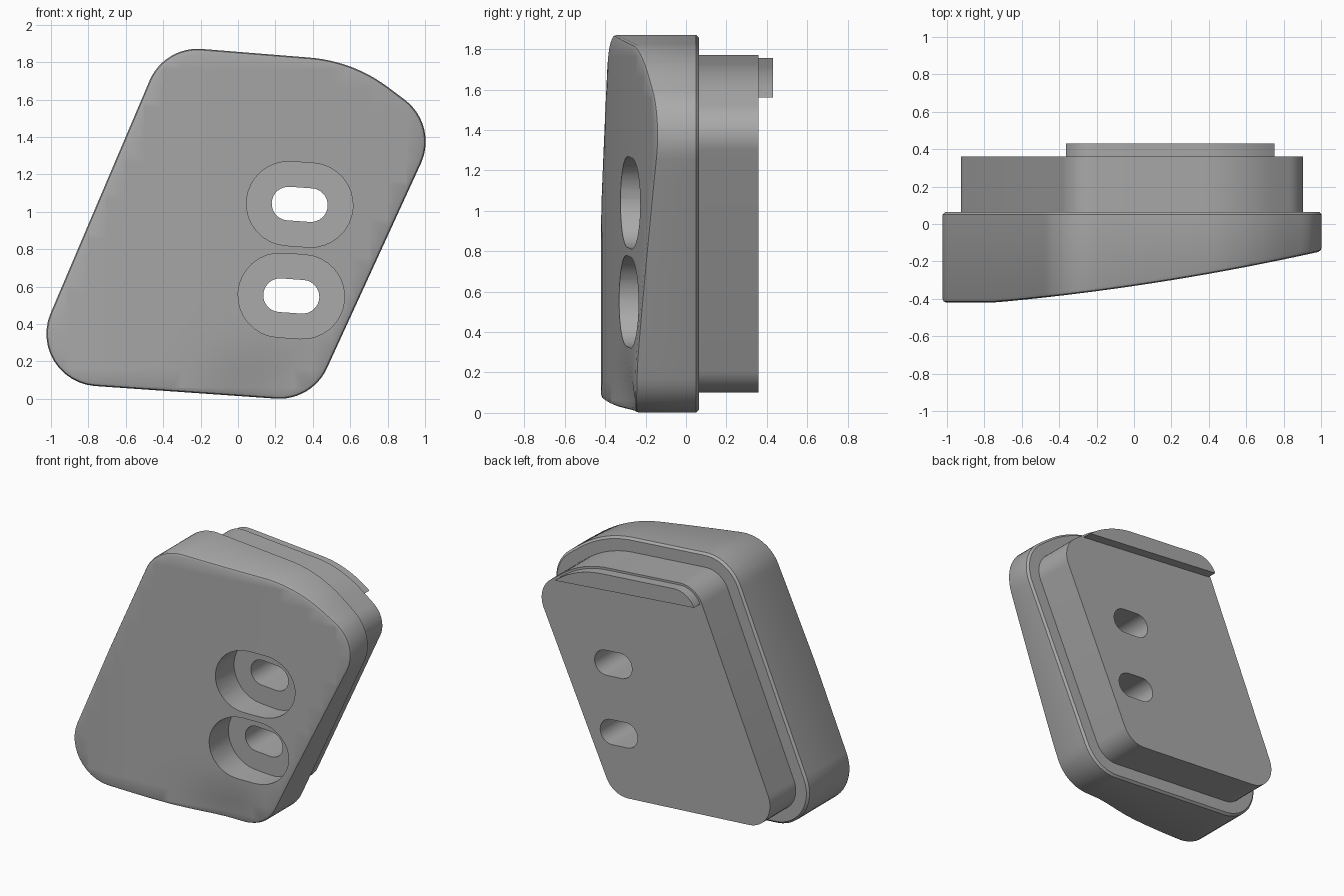
import bpy, bmesh, math
from mathutils import Vector

cube = bpy.data.objects.get("Cube")
if cube:
    bpy.data.objects.remove(cube, do_unlink=True)

grey = bpy.data.materials.new("plain grey")
grey.use_nodes = True
colour = (0.4, 0.4, 0.4, 1)
grey.diffuse_color = colour
grey.node_tree.nodes["Principled BSDF"].inputs["Base Color"].default_value = colour

# Slanted outline: corner x, corner z, corner radius (clockwise seen from the front)
CORNERS = [(-0.394, 1.887, 0.28), (0.616, 1.806, 0.8), (1.072, 1.464, 0.28),
           (0.395, -0.012, 0.28), (-1.156, 0.096, 0.28)]


def outline(inset):
    """Rounded outline, moved inwards by inset."""
    points = []
    for i, (x, z, r) in enumerate(CORNERS):
        p = Vector((x, z))
        a = (p - Vector(CORNERS[i - 1][:2])).normalized()
        b = (Vector(CORNERS[(i + 1) % len(CORNERS)][:2]) - p).normalized()
        turn = a.angle(b)
        centre = p - a * r * math.tan(turn / 2) + Vector((a.y, -a.x)) * r
        start = math.atan2(a.x, -a.y)
        for k in range(13):
            t = start - turn * k / 12
            points.append(centre + Vector((math.cos(t), math.sin(t))) * (r - inset))
    return points


def slot(cx, cz, r, half=0.06, tilt=math.radians(-4)):
    """Tilted slot with round ends."""
    points = []
    for side in (1, -1):
        for k in range(17):
            t = math.pi * (k / 16 - 0.5) + (0 if side > 0 else math.pi)
            x, z = side * half + r * math.cos(t), r * math.sin(t)
            points.append(Vector((cx + x * math.cos(tilt) - z * math.sin(tilt),
                                  cz + x * math.sin(tilt) + z * math.cos(tilt))))
    return points


def loft(rings):
    """Closed solid through (points, y) rings."""
    bm = bmesh.new()
    loops = [[bm.verts.new((p.x, y, p.y)) for p in pts] for pts, y in rings]
    n = len(loops[0])
    for lo, hi in zip(loops, loops[1:]):
        for i in range(n):
            j = (i + 1) % n
            bm.faces.new((lo[i], lo[j], hi[j], hi[i]))
    bm.faces.new(loops[0])
    bm.faces.new(loops[-1])
    bmesh.ops.recalc_face_normals(bm, faces=bm.faces)
    return bm


def cut(bm, co, no, **options):
    geom = bm.verts[:] + bm.edges[:] + bm.faces[:]
    return bmesh.ops.bisect_plane(bm, geom=geom, plane_co=co, plane_no=no, **options)


def make(name, bm):
    mesh = bpy.data.meshes.new(name)
    bmesh.ops.recalc_face_normals(bm, faces=bm.faces)
    bm.to_mesh(mesh)
    bm.free()
    mesh.materials.append(grey)
    ob = bpy.data.objects.new(name, mesh)
    bpy.context.collection.objects.link(ob)
    return ob


def activate(ob):
    bpy.ops.object.select_all(action='DESELECT')
    ob.select_set(True)
    bpy.context.view_layer.objects.active = ob


def subtract(ob, points, y0, y1):
    cutter = make("slot_cutter", loft([(points, y0), (points, y1)]))
    cutter.hide_render = True
    mod = ob.modifiers.new("slot", 'BOOLEAN')
    mod.operation, mod.solver, mod.object = 'DIFFERENCE', 'EXACT', cutter
    activate(ob)
    bpy.ops.object.modifier_apply(modifier=mod.name)
    bpy.data.objects.remove(cutter, do_unlink=True)


def front(x, z):
    """Sloping front surface with a shallow dent at the lower edge."""
    t = max(x + 0.75, 0)
    dent = 0.05 * math.exp(-((x - 0.12) / 0.28) ** 2 - (z / 0.2) ** 2)
    return -0.42 + 0.09 * t + 0.038 * t * t + dent


# Main body: flat lofted block, gridded, then its front shaped
LEVEL = -1
bm = loft([(outline(0.015), 0.065), (outline(0), 0.05),
           (outline(0), LEVEL + 0.02), (outline(0.006), LEVEL + 0.006),
           (outline(0.02), LEVEL)])
for i in range(1, 20):
    cut(bm, (-1 + i * 0.1, 0, 0), (1, 0, 0))
    cut(bm, (0, 0, i * 0.1 - 0.04), (0, 0, 1))
for v in bm.verts:
    if v.co.y < -0.5:
        v.co.y += front(v.co.x, v.co.z) - LEVEL
bmesh.ops.triangulate(bm, faces=[f for f in bm.faces if f.normal.y < -0.5])
body = make("body", bm)

# Rear block, following the outline at a smaller size
block = make("rear_block", loft([(outline(0.1), 0.06), (outline(0.1), 0.36)]))

# Counterbored slots through both parts
for cx, cz in ((0.33, 1.04), (0.285, 0.55)):
    subtract(body, slot(cx, cz, 0.225), -0.7, -0.11)
    for ob in (body, block):
        subtract(ob, slot(cx, cz, 0.09), -0.7, 0.7)

# Thin lip along the top of the rear face
bm = loft([(outline(0.115), 0.355), (outline(0.115), 0.43)])
cut(bm, (-0.35, 0, 1.66), (-0.09, 0, -1), clear_outer=True)
bmesh.ops.holes_fill(bm, edges=[e for e in bm.edges if e.is_boundary])
lip = make("rear_lip", bm)

for ob in (body, block, lip):
    activate(ob)
    bpy.ops.object.shade_smooth_by_angle(angle=math.radians(35))
